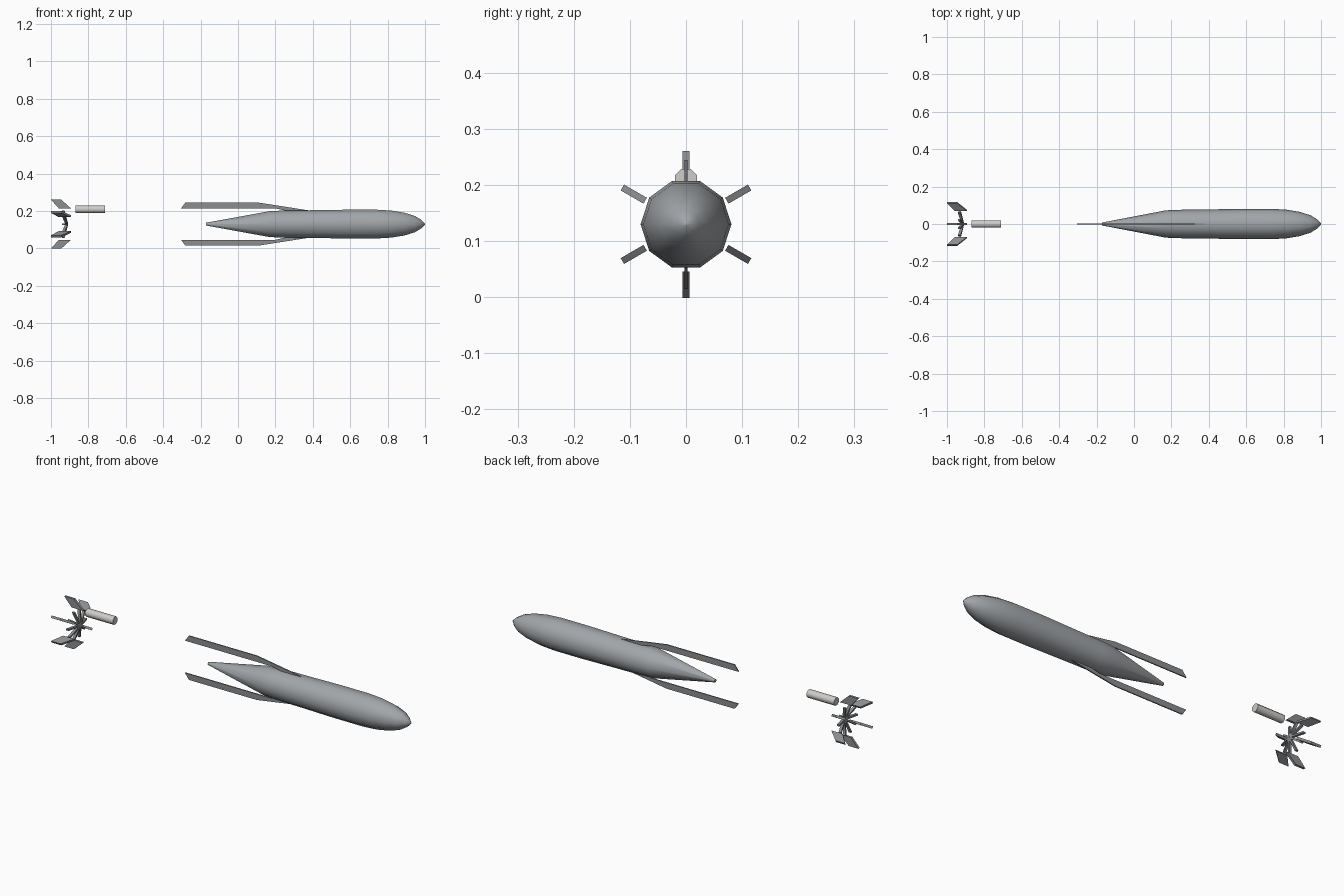
import bpy, bmesh, math
from mathutils import Matrix, Vector

if "Cube" in bpy.data.objects:
    bpy.data.objects.remove(bpy.data.objects["Cube"])

AXIS_Z = 0.13


def material(name, rgb):
    m = bpy.data.materials.new(name)
    m.diffuse_color = (*rgb, 1)
    m.use_nodes = True
    m.node_tree.nodes["Principled BSDF"].inputs["Base Color"].default_value = m.diffuse_color
    return m


STEEL = material("steel", (0.36, 0.38, 0.40))
DARK = material("dark_steel", (0.26, 0.27, 0.28))
PALE = material("pale_grey", (0.62, 0.61, 0.59))


def finish(name, bm, mat, smooth=None):
    bmesh.ops.recalc_face_normals(bm, faces=bm.faces[:])
    me = bpy.data.meshes.new(name)
    bm.to_mesh(me)
    bm.free()
    ob = bpy.data.objects.new(name, me)
    bpy.context.collection.objects.link(ob)
    me.materials.append(mat)
    if smooth:
        bpy.ops.object.select_all(action='DESELECT')
        bpy.context.view_layer.objects.active = ob
        ob.select_set(True)
        bpy.ops.object.shade_smooth_by_angle(angle=math.radians(smooth))
    return ob


def lathe(name, profile, sides, z, mat, phase=0.0, smooth=50):
    """Rings of (x, radius) around an axis along x."""
    bm = bmesh.new()
    rings = []
    for x, r in profile:
        rings.append([bm.verts.new((x, r * math.cos(a), z + r * math.sin(a)))
                      for a in (phase + i * math.tau / sides for i in range(sides))])
    for a, b in zip(rings, rings[1:]):
        for i in range(sides):
            j = (i + 1) % sides
            bm.faces.new((a[i], a[j], b[j], b[i]))
    bm.faces.new(rings[0])
    bm.faces.new(rings[-1])
    return finish(name, bm, mat, smooth)


def radial_plate(name, outline, thick, angle, mat):
    """Flat plate from an (x, radius) outline, turned about the body axis."""
    bm = bmesh.new()
    m = Matrix.Translation((0, 0, AXIS_Z)) @ Matrix.Rotation(angle, 4, 'X')
    sides = [[bm.verts.new(m @ Vector((x, s * thick / 2, r))) for x, r in outline]
             for s in (-1, 1)]
    bm.faces.new(sides[0])
    bm.faces.new(sides[1])
    n = len(outline)
    for i in range(n):
        j = (i + 1) % n
        bm.faces.new((sides[0][i], sides[0][j], sides[1][j], sides[1][i]))
    return finish(name, bm, mat)


# Ten-sided bomb casing with pointed tail and rounded nose
lathe("casing", [(-0.17, 0.008), (0.17, 0.073), (0.24, 0.076), (0.40, 0.078),
                 (0.58, 0.081), (0.74, 0.081), (0.82, 0.076), (0.89, 0.064),
                 (0.945, 0.046), (0.98, 0.024), (1.0, 0.003)],
      10, AXIS_Z, STEEL)

# Long strakes above and below the casing
strake = [(-0.305, 0.084), (-0.282, 0.115), (0.11, 0.115), (0.38, 0.073), (0.25, 0.073),
          (0.20, 0.084)]
for name, a in (("upper_strake", 0), ("lower_strake", math.pi)):
    radial_plate(name, strake, 0.006, a, DARK)

# Six swept tail fins
fin = [(-1.0, 0.131), (-0.945, 0.131), (-0.893, 0.084), (-0.958, 0.084)]
for i in range(6):
    radial_plate(f"tail_fin_{i + 1}", fin, 0.012, i * math.tau / 6, DARK)

# Shallow cone of spokes in the tail hub
spoke = [(-0.922, 0.0), (-0.908, 0.0), (-0.919, 0.045), (-0.927, 0.076),
         (-0.941, 0.076), (-0.933, 0.045)]
for i in range(10):
    radial_plate(f"hub_spoke_{i + 1}", spoke, 0.009, (i + 0.5) * math.tau / 10, DARK)

# Small canister
lathe("canister", [(-0.87, 0.0212), (-0.71, 0.0212)], 8, 0.209, PALE,
      phase=math.pi / 8)
